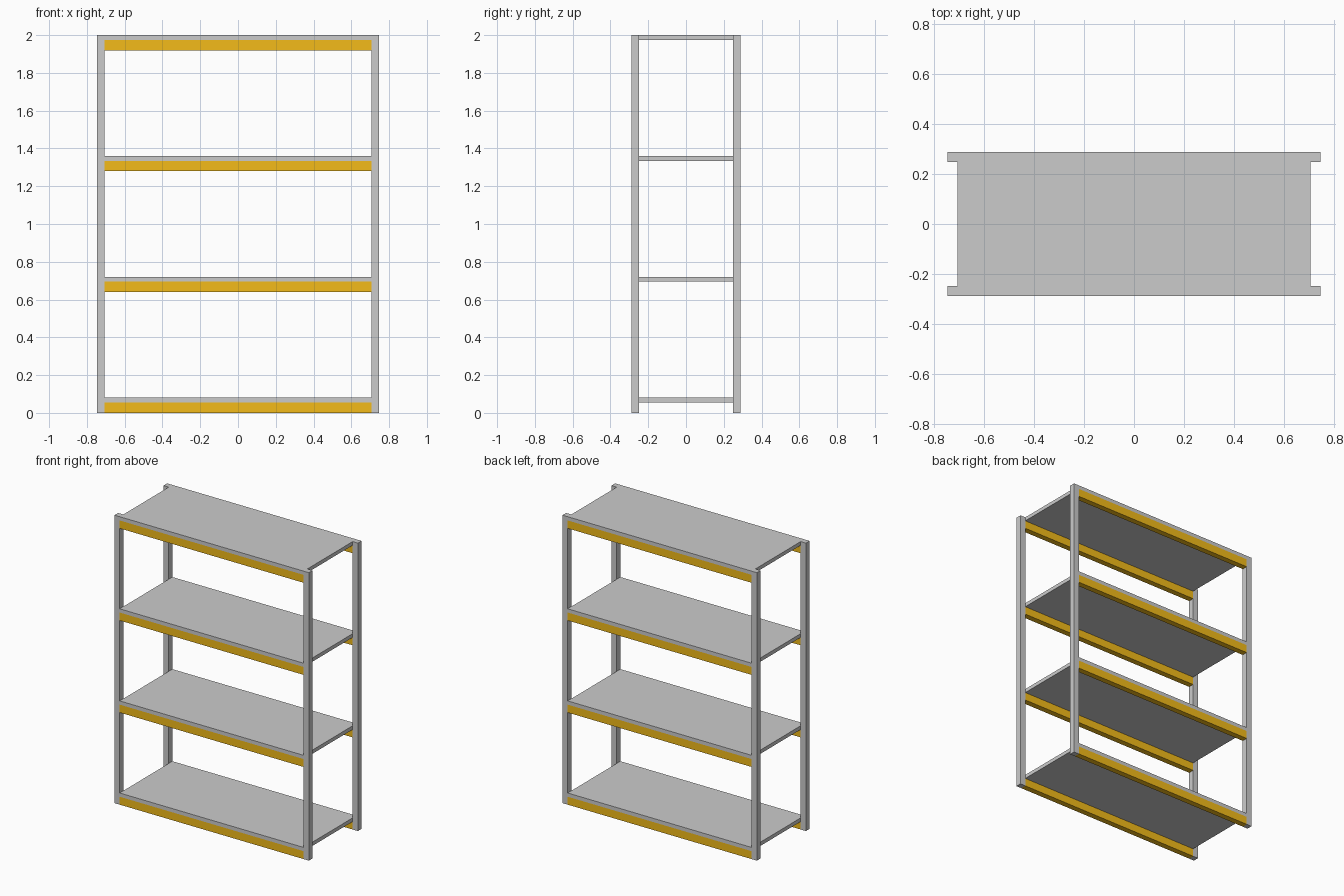
import bpy

if "Cube" in bpy.data.objects:
    bpy.data.objects.remove(bpy.data.objects["Cube"])

HALF_X, HALF_Y, HEIGHT = 0.747, 0.289, 2.0
POST = 0.04            # square post and beam depth
SHELF_T = 0.026        # shelf thickness
BEAM_H = 0.055         # beam height
INNER_X = HALF_X - POST

yellow = bpy.data.materials.new("yellow_paint")
yellow.diffuse_color = (0.9, 0.5, 0.01, 1)
yellow.use_nodes = True
yellow.node_tree.nodes["Principled BSDF"].inputs["Base Color"].default_value = yellow.diffuse_color


def box(name, lo, hi, mat=None):
    bpy.ops.mesh.primitive_cube_add(
        size=1, location=[(a + b) / 2 for a, b in zip(lo, hi)])
    ob = bpy.context.object
    ob.name = name
    ob.scale = [b - a for a, b in zip(lo, hi)]
    bpy.ops.object.transform_apply(location=False, rotation=False, scale=True)
    if mat:
        ob.data.materials.append(mat)
    return ob


SIDES = (("front", -HALF_Y), ("back", HALF_Y - POST))

# Corner posts
for y_name, y in SIDES:
    for x_name, x in (("left", -HALF_X), ("right", INNER_X)):
        box(f"{y_name}_{x_name}_post", (x, y, 0), (x + POST, y + POST, HEIGHT))

# Shelves, each resting on a front and a back beam
for i in range(4):
    top = 0.081 + i * (HEIGHT - 0.081) / 3
    under = top - SHELF_T
    box(f"shelf_{i + 1}", (-INNER_X, -HALF_Y, under), (INNER_X, HALF_Y, top))
    for y_name, y in SIDES:
        box(f"{y_name}_beam_{i + 1}", (-INNER_X, y, under - BEAM_H),
            (INNER_X, y + POST, under), yellow)
